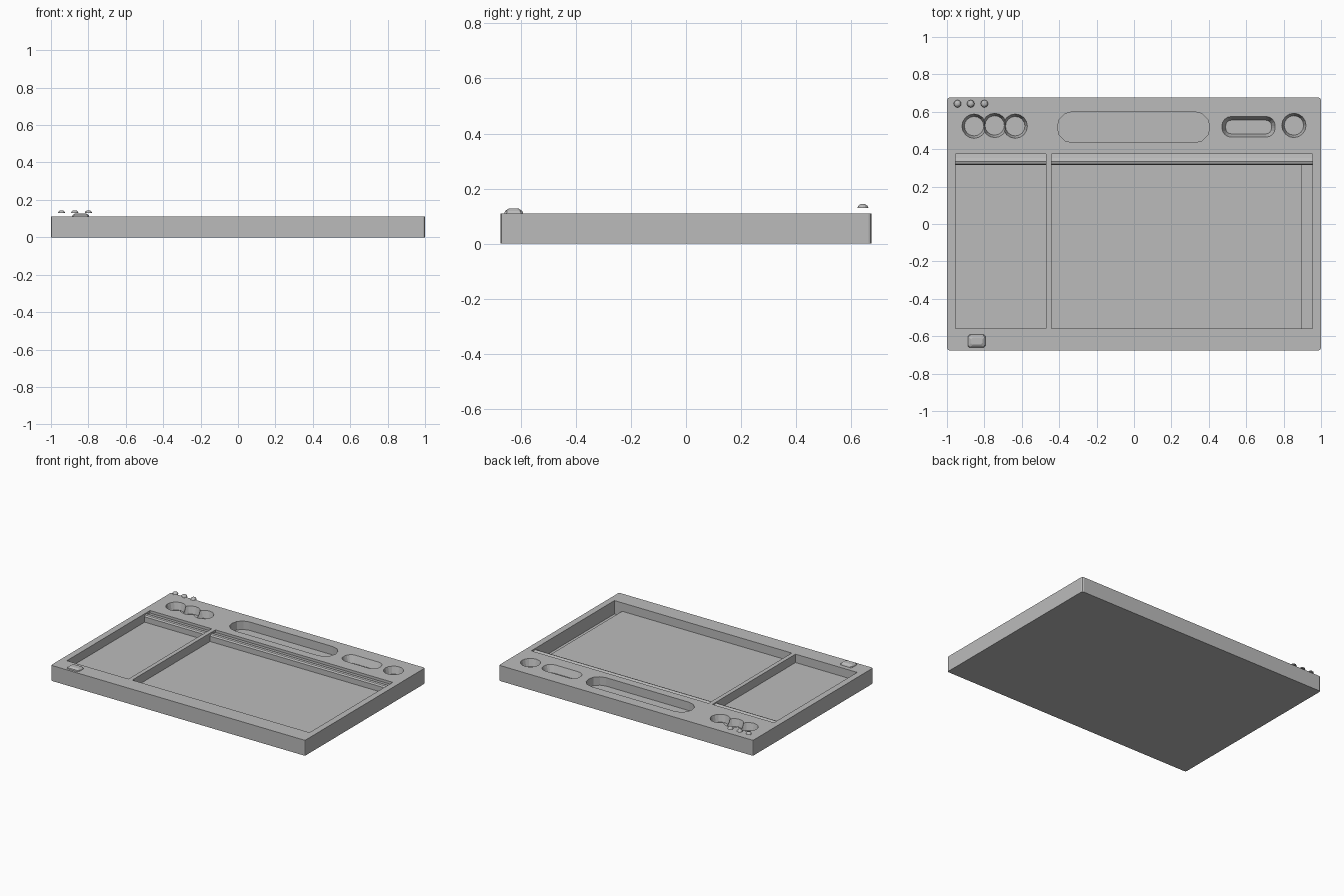
import bpy, bmesh, math

cube = bpy.data.objects.get("Cube")
if cube:
    bpy.data.objects.remove(cube, do_unlink=True)

TOP = 0.11
FLOOR = 0.05

grey = bpy.data.materials.new("plain grey")
grey.use_nodes = True
grey.diffuse_color = (0.5, 0.5, 0.5, 1)
grey.node_tree.nodes["Principled BSDF"].inputs["Base Color"].default_value = (0.5, 0.5, 0.5, 1)


def finish(bm, name):
    bmesh.ops.recalc_face_normals(bm, faces=bm.faces)
    mesh = bpy.data.meshes.new(name)
    bm.to_mesh(mesh)
    bm.free()
    mesh.materials.append(grey)
    obj = bpy.data.objects.new(name, mesh)
    bpy.context.collection.objects.link(obj)
    return obj


def loft(name, rings):
    """Skin a stack of matching closed rings and cap both ends."""
    bm = bmesh.new()
    rows = [[bm.verts.new(p) for p in ring] for ring in rings]
    for a, b in zip(rows, rows[1:]):
        for i in range(len(a)):
            j = (i + 1) % len(a)
            bm.faces.new((a[i], a[j], b[j], b[i]))
    bm.faces.new(rows[0])
    bm.faces.new(rows[-1])
    return finish(bm, name)


def rounded(x0, x1, y0, y1, r, z, steps=4):
    """Outline of a rectangle with rounded corners."""
    corners = ((x1 - r, y1 - r), (x0 + r, y1 - r), (x0 + r, y0 + r), (x1 - r, y0 + r))
    ring = []
    for q, (cx, cy) in enumerate(corners):
        for s in range(steps + 1):
            a = math.pi / 2 * (q + s / steps)
            ring.append((cx + r * math.cos(a), cy + r * math.sin(a), z))
    return ring


def box(name, x0, x1, y0, y1, z0, z1):
    rect = ((x0, y0), (x1, y0), (x1, y1), (x0, y1))
    return loft(name, [[(x, y, z) for x, y in rect] for z in (z0, z1)])


def circle(x, y, r, z, n=16):
    return [(x + r * math.cos(math.tau * i / n), y + r * math.sin(math.tau * i / n), z)
            for i in range(n)]


def cut(target, cutter):
    cutter.hide_render = True
    mod = target.modifiers.new("cut", 'BOOLEAN')
    mod.operation = 'DIFFERENCE'
    mod.solver = 'EXACT'
    mod.object = cutter
    bpy.context.view_layer.objects.active = target
    bpy.ops.object.modifier_apply(modifier=mod.name)
    bpy.data.objects.remove(cutter, do_unlink=True)


# Tray body with softened upright corners
tray = loft("tray_body", [rounded(-1, 1, -0.675, 0.675, 0.012, z, 2) for z in (0, TOP)])

# Two large compartments, and the trough along the side of the wide one
cut(tray, box("small_pocket", -0.955, -0.47, -0.56, 0.375, FLOOR, 0.2))
cut(tray, box("large_pocket", -0.44, 0.955, -0.56, 0.375, FLOOR, 0.2))
cut(tray, box("side_trough", 0.895, 0.955, -0.56, 0.375, 0.015, 0.2))

# Long straight-sided slot
cut(tray, loft("long_slot", [rounded(-0.41, 0.405, 0.435, 0.60, 0.08, z, 3) for z in (FLOOR, 0.2)]))

# Short slot with sloping sides
cut(tray, loft("short_slot", [rounded(0.49, 0.735, 0.482, 0.555, 0.03, 0.06),
                              rounded(0.47, 0.755, 0.464, 0.575, 0.05, TOP),
                              rounded(0.47, 0.755, 0.464, 0.575, 0.05, 0.2)]))

# Round tapered cups
for x, y in ((-0.855, 0.523), (-0.745, 0.527), (-0.635, 0.523), (0.855, 0.527)):
    cut(tray, loft("cup", [circle(x, y, 0.052, 0.06), circle(x, y, 0.065, TOP),
                           circle(x, y, 0.065, 0.2)]))

# Ridged rests along the back of both compartments
profile = ((0.315, FLOOR), (0.315, 0.088), (0.322, 0.098), (0.333, 0.102),
           (0.352, 0.096), (0.375, 0.092), (0.375, FLOOR))
for name, x0, x1 in (("small_rest", -0.955, -0.47), ("large_rest", -0.44, 0.955)):
    loft(name, [[(x, y, z) for y, z in profile] for x in (x0, x1)])

# Three small domed studs
for i, x in enumerate((-0.944, -0.873, -0.80)):
    stud = loft(f"stud_{i + 1}", [circle(x, 0.643, r, z, 12) for r, z in
                                  ((0.02, 0.129), (0.0175, 0.136), (0.011, 0.142), (0.004, 0.144))])

# Low front catch with sloped sides
loft("front_catch", [rounded(-0.888, -0.795, -0.66, -0.592, 0.008, TOP, 1),
                     rounded(-0.885, -0.798, -0.658, -0.595, 0.008, 0.118, 1),
                     rounded(-0.872, -0.811, -0.645, -0.608, 0.008, 0.127, 1)])
